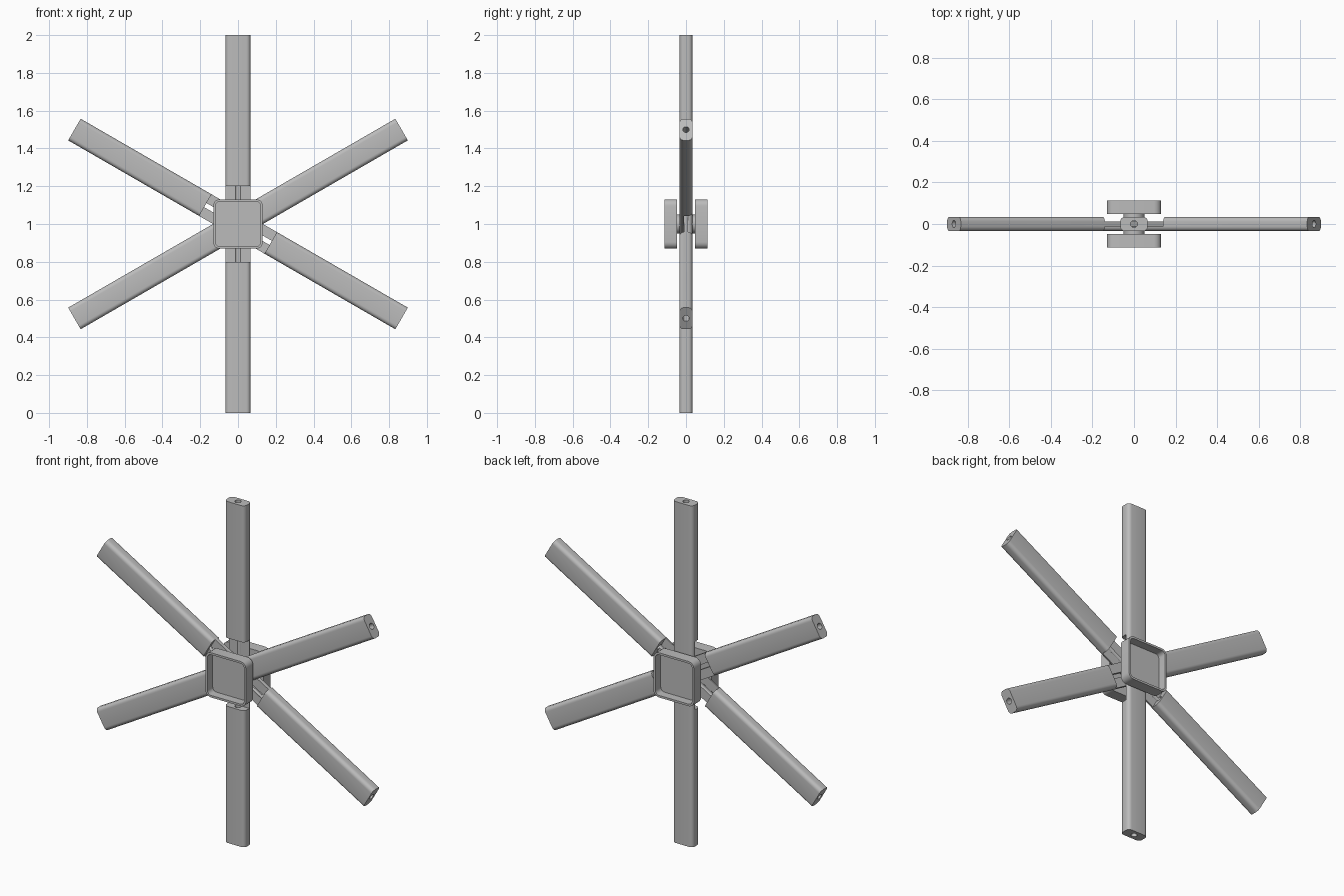
import bpy
import bmesh
from math import radians
from mathutils import Matrix

if "Cube" in bpy.data.objects:
    bpy.data.objects.remove(bpy.data.objects["Cube"], do_unlink=True)

HALF_W, HALF_T = 0.066, 0.034      # bar half width and half thickness
LAYER = HALF_T / 3                 # half of one lap layer
LAP = 0.2                          # half length of the lap joint
HOLE_R = 0.017

grey = bpy.data.materials.new("plain grey")
grey.use_nodes = True
grey.diffuse_color = (0.5, 0.5, 0.5, 1)
grey.node_tree.nodes["Principled BSDF"].inputs["Base Color"].default_value = (0.5, 0.5, 0.5, 1)


def make_object(name, bm):
    mesh = bpy.data.meshes.new(name)
    bmesh.ops.recalc_face_normals(bm, faces=bm.faces)
    bm.to_mesh(mesh)
    bm.free()
    mesh.materials.append(grey)
    obj = bpy.data.objects.new(name, mesh)
    bpy.context.collection.objects.link(obj)
    return obj


def box(size, centre=(0, 0, 0), round_axis=None, radius=0.0, segments=5):
    """Box whose edges along one axis may be rounded."""
    bm = bmesh.new()
    bmesh.ops.create_cube(bm, size=1)
    bmesh.ops.scale(bm, vec=size, verts=bm.verts)
    if round_axis is not None:
        edges = [e for e in bm.edges
                 if abs((e.verts[0].co - e.verts[1].co).normalized()[round_axis]) > 0.9]
        bmesh.ops.bevel(bm, geom=edges, offset=radius, segments=segments,
                        profile=0.5, affect='EDGES')
    bmesh.ops.translate(bm, vec=centre, verts=bm.verts)
    return bm


def cylinder(radius, depth, matrix=Matrix()):
    bm = bmesh.new()
    bmesh.ops.create_cone(bm, cap_ends=True, segments=32, radius1=radius,
                          radius2=radius, depth=depth, matrix=matrix)
    return bm


def activate(obj):
    bpy.ops.object.select_all(action='DESELECT')
    obj.select_set(True)
    bpy.context.view_layer.objects.active = obj


def cut(obj, bm):
    cutter = make_object("cutter", bm)
    cutter.hide_render = True
    mod = obj.modifiers.new("cut", 'BOOLEAN')
    mod.operation = 'DIFFERENCE'
    mod.solver = 'EXACT'
    mod.object = cutter
    activate(obj)
    bpy.ops.object.modifier_apply(modifier=mod.name)
    bpy.data.objects.remove(cutter, do_unlink=True)


def smooth(obj):
    activate(obj)
    bpy.ops.object.shade_smooth_by_angle(angle=radians(30))


def lap_cut(y0, y1):
    return box((0.3, y1 - y0, 2 * LAP), (0, (y0 + y1) / 2, 0))


# Three hollow bars crossing in a layered lap joint
for name, angle, low, high in (("front_bar", 60, -0.1, -LAYER),
                               ("middle_bar", -60, -LAYER, LAYER),
                               ("back_bar", 0, LAYER, 0.1)):
    bar = make_object(name, box((2 * HALF_W, 2 * HALF_T, 2), round_axis=2, radius=0.022))
    cut(bar, cylinder(HOLE_R, 2.2))
    if low > -0.1:
        cut(bar, lap_cut(-0.1, low))
    if high < 0.1:
        cut(bar, lap_cut(high, 0.1))
    bar.rotation_euler.y = radians(angle)
    bar.location.z = 1
    smooth(bar)

# Hub pin running through the joint
pin = make_object("hub_pin", cylinder(0.05, 0.11, Matrix.Rotation(radians(90), 4, 'X')))
pin.location.z = 1
smooth(pin)

# Square hub caps with a deep recess facing outward
for name, side in (("front_cap", -1), ("back_cap", 1)):
    bm = box((0.262, 0.066, 0.262), (0, side * 0.081, 0), round_axis=1, radius=0.035)
    bm.normal_update()
    face = max(bm.faces, key=lambda f: f.normal.y * side)
    bmesh.ops.inset_region(bm, faces=[face], thickness=0.012, use_even_offset=True)
    floor = bmesh.ops.extrude_face_region(bm, geom=[face])["geom"]
    bmesh.ops.translate(bm, vec=(0, -side * 0.05, 0),
                        verts=[v for v in floor if isinstance(v, bmesh.types.BMVert)])
    if face.is_valid:
        bmesh.ops.delete(bm, geom=[face], context='FACES_ONLY')
    cap = make_object(name, bm)
    cap.location.z = 1
    smooth(cap)
